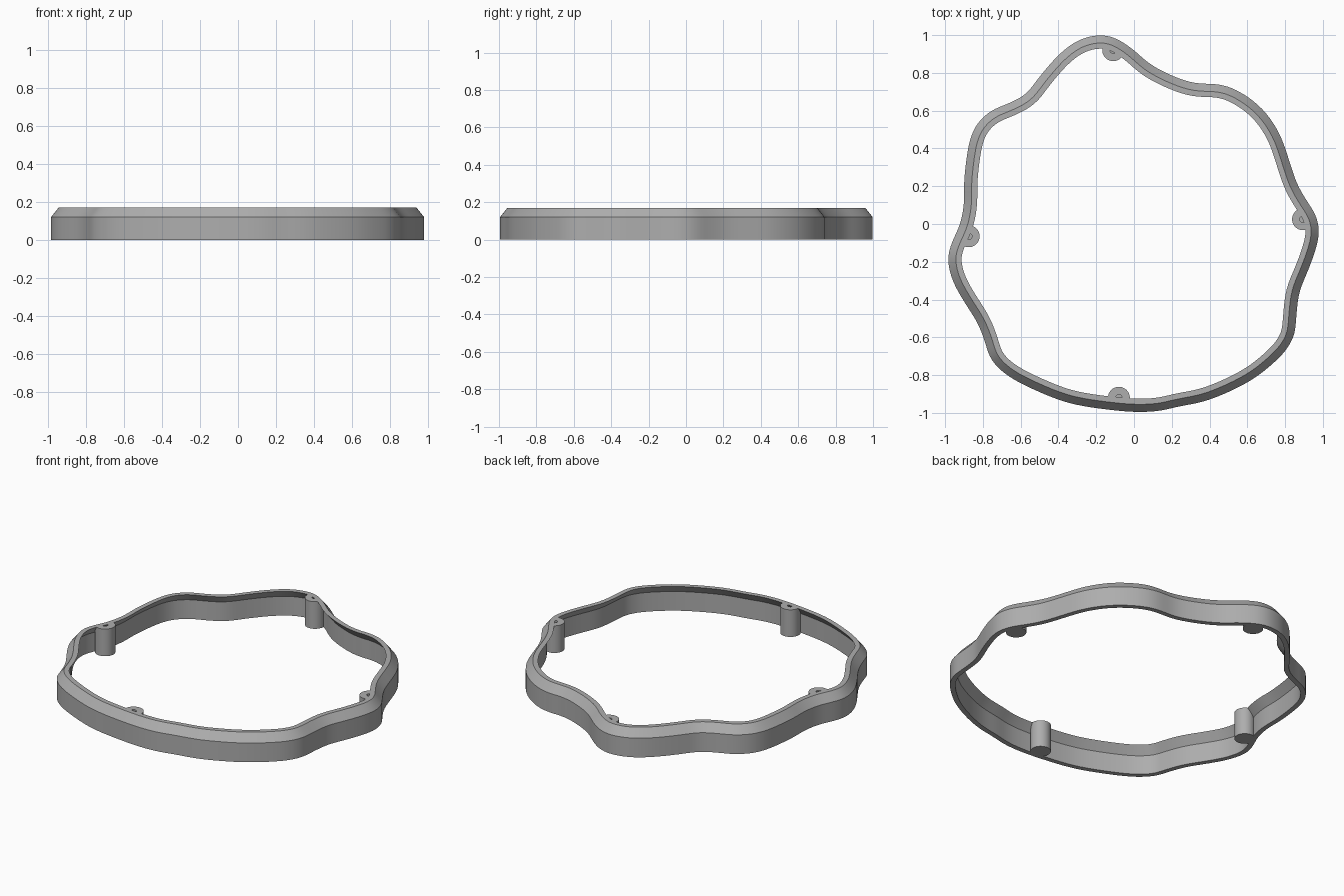
import bpy, bmesh
from mathutils import Vector

cube = bpy.data.objects.get("Cube")
if cube:
    bpy.data.objects.remove(cube, do_unlink=True)

gray = bpy.data.materials.new("plain gray")
gray.use_nodes = True
gray.diffuse_color = (0.42, 0.42, 0.42, 1)
gray.node_tree.nodes["Principled BSDF"].inputs["Base Color"].default_value = (0.42, 0.42, 0.42, 1)

HEIGHT, SHOULDER = 0.17, 0.12

# Wavy outer outline, clockwise from the back
outline = [Vector(p) for p in (
    (-.18, 1), (-.09, .98), (0, .92), (.08, .85), (.19, .79), (.32, .745), (.45, .74),
    (.56, .7), (.68, .61), (.77, .48), (.82, .34), (.86, .22), (.91, .13), (.96, .05),
    (.98, -.04), (.96, -.14), (.92, -.25), (.875, -.36), (.86, -.48), (.85, -.58),
    (.81, -.66), (.745, -.73), (.64, -.815), (.51, -.885), (.37, -.94), (.24, -.965),
    (.13, -.99), (0, -.995), (-.16, -.98), (-.34, -.95), (-.5, -.89), (-.66, -.81),
    (-.755, -.72), (-.79, -.62), (-.83, -.52), (-.9, -.41), (-.96, -.3), (-.985, -.19),
    (-.965, -.1), (-.92, 0), (-.9, .11), (-.9, .21), (-.89, .32), (-.87, .44),
    (-.83, .53), (-.755, .6), (-.66, .64), (-.57, .69), (-.5, .78), (-.395, .9), (-.29, .975))]


def smooth_loop(pts, steps=5):
    """Closed spline through the points, then lightly relaxed."""
    n, out = len(pts), []
    for i in range(n):
        a, b, c, d = (pts[(i + k) % n] for k in (-1, 0, 1, 2))
        for s in range(steps):
            t = s / steps
            out.append(0.5 * (2 * b + (c - a) * t + (2 * a - 5 * b + 4 * c - d) * t ** 2
                              + (3 * b - a - 3 * c + d) * t ** 3))
    for _ in range(4):
        out = [(out[i - 1] + 2 * p + out[(i + 1) % len(out)]) / 4 for i, p in enumerate(out)]
    return out


path = smooth_loop(outline)


def make_object(name, bm):
    bmesh.ops.recalc_face_normals(bm, faces=bm.faces)
    mesh = bpy.data.meshes.new(name)
    bm.to_mesh(mesh)
    bm.free()
    mesh.materials.append(gray)
    obj = bpy.data.objects.new(name, mesh)
    bpy.context.collection.objects.link(obj)
    return obj


def sweep(name, profile, closed):
    """Carry a profile of (inward offset, height) around the path."""
    bm = bmesh.new()
    loops = []
    for offset, z in profile:
        loop = []
        for i, p in enumerate(path):
            t = (path[(i + 1) % len(path)] - path[i - 1]).normalized()
            loop.append(bm.verts.new((p.x + t.y * offset, p.y - t.x * offset, z)))
        loops.append(loop)
    pairs = list(zip(loops, loops[1:]))
    if closed:
        pairs.append((loops[-1], loops[0]))
    else:
        bm.faces.new(loops[0])
        bm.faces.new(loops[-1])
    for lo, hi in pairs:
        for i in range(len(path)):
            bm.faces.new((lo[i - 1], lo[i], hi[i], hi[i - 1]))
    return make_object(name, bm)


def cylinder(name, x, y, radius, z0, z1):
    bm = bmesh.new()
    bmesh.ops.create_cone(bm, cap_ends=True, segments=40, radius1=radius, radius2=radius, depth=z1 - z0)
    bmesh.ops.translate(bm, verts=bm.verts, vec=(x, y, (z0 + z1) / 2))
    return make_object(name, bm)


def activate(obj):
    bpy.ops.object.select_all(action='DESELECT')
    obj.select_set(True)
    bpy.context.view_layer.objects.active = obj


def cut(obj, tool, operation):
    mod = obj.modifiers.new(operation.lower(), 'BOOLEAN')
    mod.operation, mod.object, mod.solver = operation, tool, 'EXACT'
    activate(obj)
    bpy.ops.object.modifier_apply(modifier=mod.name)


def shade(obj):
    activate(obj)
    bpy.ops.object.shade_smooth_by_angle(angle=0.5)


# Thin wall with a lip that leans inward
wall = sweep("rim_wall", ((0, 0), (0, SHOULDER), (.04, HEIGHT), (.07, HEIGHT),
                          (.03, SHOULDER), (.03, 0)), True)
shade(wall)

# Screw posts, trimmed to the outer shell, each with a blind hole
shell = sweep("trim_helper", ((.005, -.1), (.005, SHOULDER), (.085, .22)), False)
for side, x, y in (("back", -.11, .92), ("left", .895, .025),
                   ("right", -.875, -.065), ("front", -.08, -.92)):
    post = cylinder(side + "_screw_post", x, y, .058, 0, HEIGHT)
    hole = cylinder("hole_helper", x, y, .017, .06, .3)
    cut(post, shell, 'INTERSECT')
    cut(post, hole, 'DIFFERENCE')
    bpy.data.objects.remove(hole, do_unlink=True)
    shade(post)
bpy.data.objects.remove(shell, do_unlink=True)
